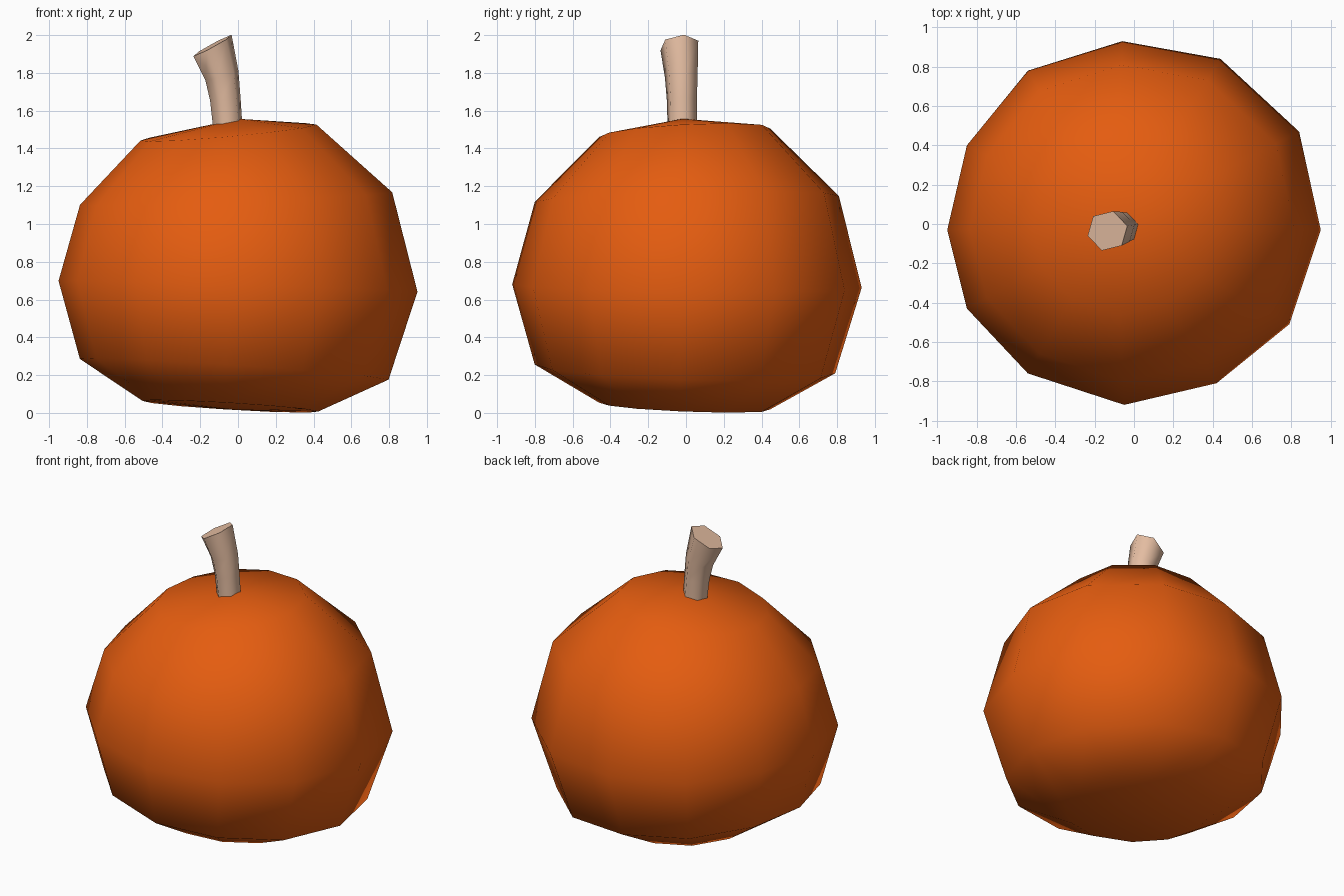
import bpy
import bmesh
import math

cube = bpy.data.objects.get("Cube")
if cube:
    bpy.data.objects.remove(cube)


def material(name, color):
    mat = bpy.data.materials.new(name)
    mat.use_nodes = True
    mat.diffuse_color = color
    mat.node_tree.nodes["Principled BSDF"].inputs["Base Color"].default_value = color
    return mat


def loft(name, outline, rings, mat, poles=None):
    """Bridge tilted copies of an outline.
    Each ring holds center x, y, z, scale, tilt along x, tilt along y."""
    bm = bmesh.new()
    loops = []
    for cx, cy, cz, scale, tilt_x, tilt_y in rings:
        loops.append([
            bm.verts.new((cx + scale * x, cy + scale * y,
                          cz + scale * (x * tilt_x + y * tilt_y)))
            for x, y in outline])
    count = len(outline)
    for low, high in zip(loops, loops[1:]):
        for i in range(count):
            j = (i + 1) % count
            bm.faces.new((low[i], low[j], high[j], high[i]))
    # Close the ends with a fan to each pole, or with one flat cap
    for k, loop in enumerate((loops[0][::-1], loops[-1])):
        if poles:
            tip = bm.verts.new(poles[k])
            for i in range(count):
                bm.faces.new((loop[i], loop[(i + 1) % count], tip))
        else:
            bm.faces.new(loop)
    bmesh.ops.recalc_face_normals(bm, faces=bm.faces)
    mesh = bpy.data.meshes.new(name)
    bm.to_mesh(mesh)
    bm.free()
    mesh.materials.append(mat)
    obj = bpy.data.objects.new(name, mesh)
    bpy.context.collection.objects.link(obj)
    for other in bpy.context.selected_objects:
        other.select_set(False)
    obj.select_set(True)
    bpy.context.view_layer.objects.active = obj
    bpy.ops.object.shade_smooth_by_angle(angle=math.radians(64))
    return obj


orange = material("pumpkin orange", (0.78, 0.108, 0.005, 1))
tan = material("stem tan", (0.78, 0.51, 0.36, 1))

# Pumpkin body: slightly uneven twelve-sided outline, widest at the middle
body_outline = [
    (0.95, -0.03), (0.84, 0.47), (0.44, 0.84), (-0.06, 0.93),
    (-0.54, 0.78), (-0.85, 0.40), (-0.95, -0.03), (-0.85, -0.43),
    (-0.54, -0.76), (-0.05, -0.92), (0.42, -0.81), (0.79, -0.51)]
body_rings = [
    (-0.04, -0.01, 0.035, 0.49, -0.06, -0.04),
    (-0.02, -0.01, 0.23, 0.86, -0.067, -0.03),
    (0, 0, 0.67, 1, -0.03, -0.01),
    (-0.01, 0, 1.135, 0.87, 0.04, 0.02),
    (-0.05, -0.01, 1.485, 0.49, 0.09, 0.05)]
loft("pumpkin_body", body_outline, body_rings, orange,
     poles=((0, 0, 0.015), (0, -0.02, 1.557)))

# Stem: six-sided, leaning and widening to a slanted cut
turn = math.radians(14)
hexagon = [(math.cos(turn + i * math.tau / 6), math.sin(turn + i * math.tau / 6))
           for i in range(6)]
stem_rings = [
    (-0.053, -0.02, 1.5, 0.08, 0, 0),
    (-0.067, -0.022, 1.66, 0.083, 0.1, 0),
    (-0.085, -0.025, 1.785, 0.09, 0.28, 0.05),
    (-0.135, -0.035, 1.945, 0.104, 0.54, 0.1)]
loft("stem", hexagon, stem_rings, tan)
